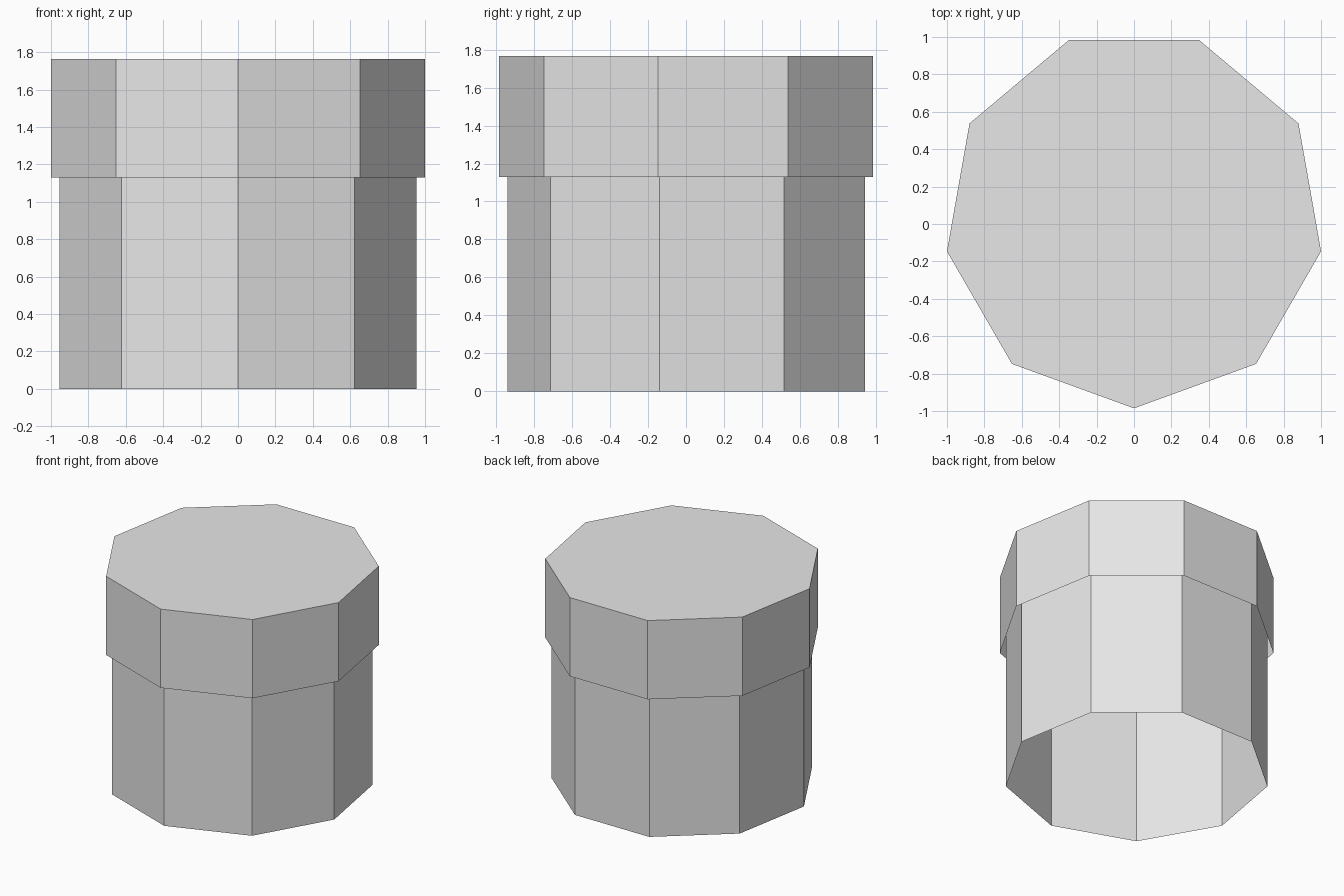
import bpy
import bmesh
from math import radians, cos, sin

SIDES = 9
CENTRE_Y = 0.03
TOP = 1.765
RIM_BASE = 1.13

cube = bpy.data.objects.get("Cube")
if cube:
    bpy.data.objects.remove(cube, do_unlink=True)

grey = bpy.data.materials.new("plain_grey")
grey.use_nodes = True
grey.diffuse_color = (0.8, 0.8, 0.8, 1)
grey.node_tree.nodes["Principled BSDF"].inputs["Base Color"].default_value = grey.diffuse_color


def sleeve(name, radius, bottom, top, capped):
    """Thin nine-sided wall, open below, with an optional flat lid."""
    bm = bmesh.new()
    rings = []
    for z in (bottom, top):
        ring = []
        for i in range(SIDES):
            a = radians(-90 + 360 * i / SIDES)
            ring.append(bm.verts.new((radius * cos(a), CENTRE_Y + radius * sin(a), z)))
        rings.append(ring)
    low, high = rings
    for i in range(SIDES):
        j = (i + 1) % SIDES
        bm.faces.new((low[i], low[j], high[j], high[i]))
    if capped:
        bm.faces.new(high)
    mesh = bpy.data.meshes.new(name)
    bm.to_mesh(mesh)
    bm.free()
    mesh.materials.append(grey)
    obj = bpy.data.objects.new(name, mesh)
    bpy.context.collection.objects.link(obj)
    return obj


# Open tube running up inside the wider lidded rim
sleeve("lower_tube", 0.97, 0, TOP, False)
sleeve("upper_rim", 1.0154, RIM_BASE, TOP, True)
